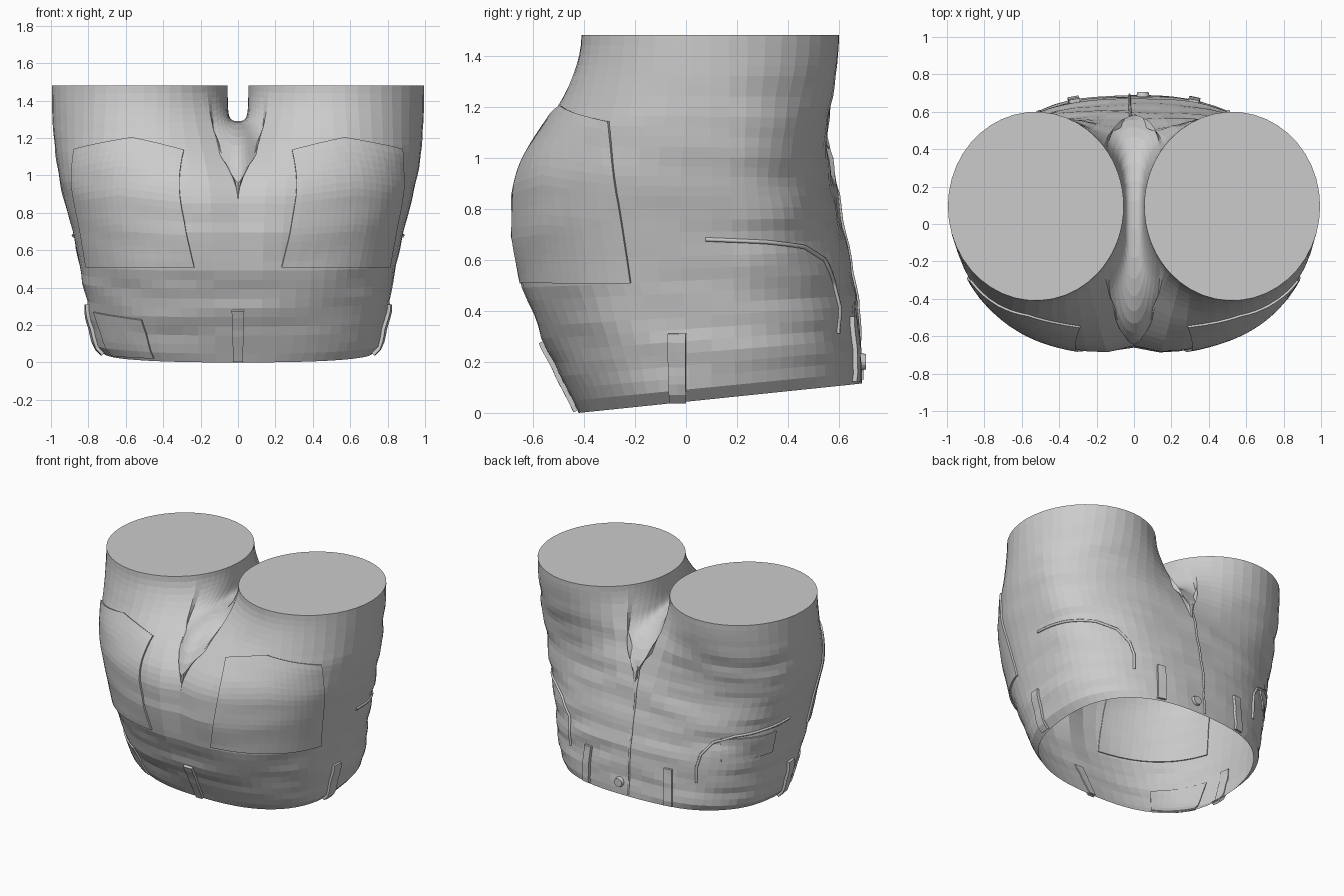
import bpy, bmesh
from math import sin, cos, pi, radians, exp, copysign
from mathutils import Vector, noise
from mathutils.bvhtree import BVHTree

cube = bpy.data.objects.get("Cube")
if cube:
    bpy.data.objects.remove(cube, do_unlink=True)

cloth = bpy.data.materials.new("grey_cloth")
cloth.use_nodes = True
cloth.diffuse_color = (0.6, 0.6, 0.6, 1)
cloth.node_tree.nodes["Principled BSDF"].inputs["Base Color"].default_value = (0.6, 0.6, 0.6, 1)

TOP, HIP, MID_Y = 1.48, 0.85, 0.1
OUTER, INNER, BODY_RINGS, LEG_RINGS = 32, 18, 17, 16

# height, half width, front y, back y
PROFILE = [(0, .72, -.42, .69), (.06, .775, -.45, .69), (.3, .815, -.56, .675),
           (.5, .845, -.65, .655), (.7, .885, -.69, .62), (.85, .925, -.69, .59)]


def add_object(name, bm):
    mesh = bpy.data.meshes.new(name)
    bm.to_mesh(mesh)
    bm.free()
    mesh.materials.append(cloth)
    obj = bpy.data.objects.new(name, mesh)
    bpy.context.scene.collection.objects.link(obj)
    return obj


def spow(v, p):
    return copysign(abs(v) ** p, v)


def body_point(s, a):
    """Point on the right-angle half outline at height s, a = 0 front to pi back."""
    for lo, hi in zip(PROFILE, PROFILE[1:]):
        if s <= hi[0]:
            break
    t = (s - lo[0]) / (hi[0] - lo[0])
    half, front, back = (lo[i] + (hi[i] - lo[i]) * t for i in (1, 2, 3))
    d = spow(-cos(a), .8)
    x = half * abs(sin(a)) ** .8 if 0 < a < pi else 0
    y = MID_Y + d * ((back - MID_Y) if d > 0 else (MID_Y - front))
    if d < 0:  # centre crease of the seat
        y += .04 * max(0, (s - .3) / .55) * exp(-(x / .1) ** 2)
    z = s + .104 * (y + .42) * max(0, 1 - s / HIP)
    return Vector((x, y, z))


def leg_point(phi):
    return Vector((.525 + .47 * sin(phi), .095 - .505 * cos(phi), TOP))


def hermite(p0, t0, p1, t1, t):
    return (p0 * (2*t**3 - 3*t*t + 1) + t0 * (t**3 - 2*t*t + t)
            + p1 * (3*t*t - 2*t**3) + t1 * (t**3 - t*t))


# flow lines of one leg: outer ones start at the hip, inner ones on the crotch arch
flows = []
for j in range(OUTER + 1):
    a = pi * j / OUTER
    p0 = body_point(HIP, a)
    t0 = (p0 - body_point(HIP - .1, a)) * 6.3
    flows.append((p0, t0, leg_point(-pi / 4 + 1.5 * a), Vector((0, 0, .63))))
y_front, y_back = flows[0][0].y, flows[-1][0].y
for j in range(1, INNER):
    a = pi * j / INNER
    p0 = Vector((0, (y_front + y_back) / 2 + (y_back - y_front) / 2 * spow(cos(a), .8),
                 HIP + .44 * sin(a) ** .8))
    p1 = leg_point(1.25 * pi + a / 2)
    w = min(1, 3 * sin(a))
    flows.append((p0, Vector((3 * p1.x * w, 0, .6 * (1 - w))), p1, Vector((0, 0, .5))))

# body shell: open waist, two capped legs
bm = bmesh.new()


def bridge(r0, r1, closed):
    n = len(r0)
    for j in range(n if closed else n - 1):
        k = (j + 1) % n
        bm.faces.new((r0[j], r0[k], r1[k], r1[j]))


for side in (-1, 1):
    def ring(points):
        return [bm.verts.new((p.x * side, p.y, p.z)) for p in points]
    rows = [ring([body_point(HIP * i / BODY_RINGS, pi * j / OUTER) for j in range(OUTER + 1)])
            for i in range(BODY_RINGS + 1)]
    for r0, r1 in zip(rows, rows[1:]):
        bridge(r0, r1, False)
    rows = [ring([hermite(*f, i / LEG_RINGS) for f in flows]) for i in range(LEG_RINGS + 1)]
    for r0, r1 in zip(rows, rows[1:]):
        bridge(r0, r1, True)
    bm.faces.new(rows[-1])
bmesh.ops.remove_doubles(bm, verts=bm.verts[:], dist=.0005)
bmesh.ops.recalc_face_normals(bm, faces=bm.faces[:])
bm.normal_update()

# soft fabric wrinkles
for v in bm.verts:
    fade = max(0, min(1, (1.4 - v.co.z) * 4)) * min(1, v.co.z * 5)
    lump = noise.noise(Vector((v.co.x * 3, v.co.y * 3, v.co.z * 10)))
    amount = .016 if v.co.y > .2 or v.co.z < .45 else .006
    v.co += Vector((v.normal.x, v.normal.y, 0)) * lump * amount * fade
bm.normal_update()
surface = BVHTree.FromBMesh(bm)
add_object("shorts_body", bm)


def drape(angle, z, lift):
    """Point on the body at an angle from the front (degrees, + is left) and a height."""
    a = radians(angle)
    out = Vector((sin(a), -cos(a), 0))
    for _ in range(20):
        hit, normal, _i, _d = surface.ray_cast(out * 3 + Vector((0, 0, z)), -out)
        if hit:
            return hit + (normal if normal.dot(out) > 0 else -normal) * lift
        z += .005
    return out + Vector((0, 0, z))


def plate(name, corners, lift, nu=10, nv=14, peak=0):
    """Draped panel; corners run bottom start, bottom end, top end, top start."""
    (a0, z0), (a1, z1), (a2, z2), (a3, z3) = corners
    pb = bmesh.new()
    grid = []
    for i in range(nv + 1):
        v = i / nv
        row = []
        for j in range(nu + 1):
            u = j / nu
            a = (a0 + (a1 - a0) * u) * (1 - v) + (a3 + (a2 - a3) * u) * v
            z = (z0 + (z1 - z0) * u) * (1 - v) + (z3 + (z2 - z3) * u) * v
            row.append(pb.verts.new(drape(a, z + peak * v * (1 - abs(2*u - 1)), lift)))
        grid.append(row)
    for r0, r1 in zip(grid, grid[1:]):
        for j in range(nu):
            pb.faces.new((r0[j], r0[j + 1], r1[j + 1], r1[j]))
    # make the panel face away from the body
    pb.normal_update()
    f = pb.faces[:][nu * nv // 2]
    mid = f.calc_center_median()
    if f.normal.x * mid.x + f.normal.y * mid.y < 0:
        bmesh.ops.reverse_faces(pb, faces=pb.faces[:])
    obj = add_object(name, pb)
    mod = obj.modifiers.new("thickness", 'SOLIDIFY')
    mod.thickness = lift + .006
    mod.offset = -1


def seam(name, path, radius):
    """Thin raised stitch line draped along (angle, height) points."""
    curve = bpy.data.curves.new(name, 'CURVE')
    curve.dimensions = '3D'
    curve.bevel_depth = radius
    curve.bevel_resolution = 1
    spline = curve.splines.new('POLY')
    pts = []
    for (a0, z0), (a1, z1) in zip(path, path[1:]):
        pts += [drape(a0 + (a1 - a0) * k / 6, z0 + (z1 - z0) * k / 6, .002) for k in range(6)]
    pts.append(drape(*path[-1], .002))
    spline.points.add(len(pts) - 1)
    for sp, p in zip(spline.points, pts):
        sp.co = (*p, 1)
    curve.materials.append(cloth)
    bpy.context.scene.collection.objects.link(bpy.data.objects.new(name, curve))


def belt_loop(name, angle, width, z0, z1):
    plate(name, [(angle - width, z0), (angle + width, z0),
                 (angle + width, z1), (angle - width, z1)], .018, 2, 8)


# paired parts
for s, label in ((1, "left"), (-1, "right")):
    plate(label + "_seat_pocket", [(s * 20, .51), (s * 75, .51), (s * 71, 1.14), (s * 28, 1.13)],
          .012, 18, 18, .065)
    seam(label + "_hip_pocket_edge", [(s * a, z) for a, z in
         ((95, .68), (110, .67), (123, .65), (132, .6), (138, .51), (140, .42), (140, .31))], .009)
    belt_loop(label + "_side_belt_loop", s * 87.5, 2.5, .05, .31)
    belt_loop(label + "_fly_belt_loop", s * 154, 2.2, .125, .38)

# single parts
belt_loop("seat_belt_loop", 0, 3.4, .01, .28)
plate("waist_patch", [(-75, .04), (-51, .025), (-49, .23), (-77, .27)], .01, 8, 6)
plate("coin_pocket", [(-129, .47), (-104, .47), (-104, .63), (-129, .63)], .008, 8, 6)
seam("fly_seam", [(182, z) for z in (.13, .4, .7, 1.0)], .007)

# fly button
hub = drape(176, .2, .006)
bm = bmesh.new()
bmesh.ops.create_cone(bm, cap_ends=True, segments=16, radius1=.036, radius2=.03, depth=.024)
button = add_object("fly_button", bm)
button.location = hub
button.rotation_euler = (-pi / 2, 0, 0)
